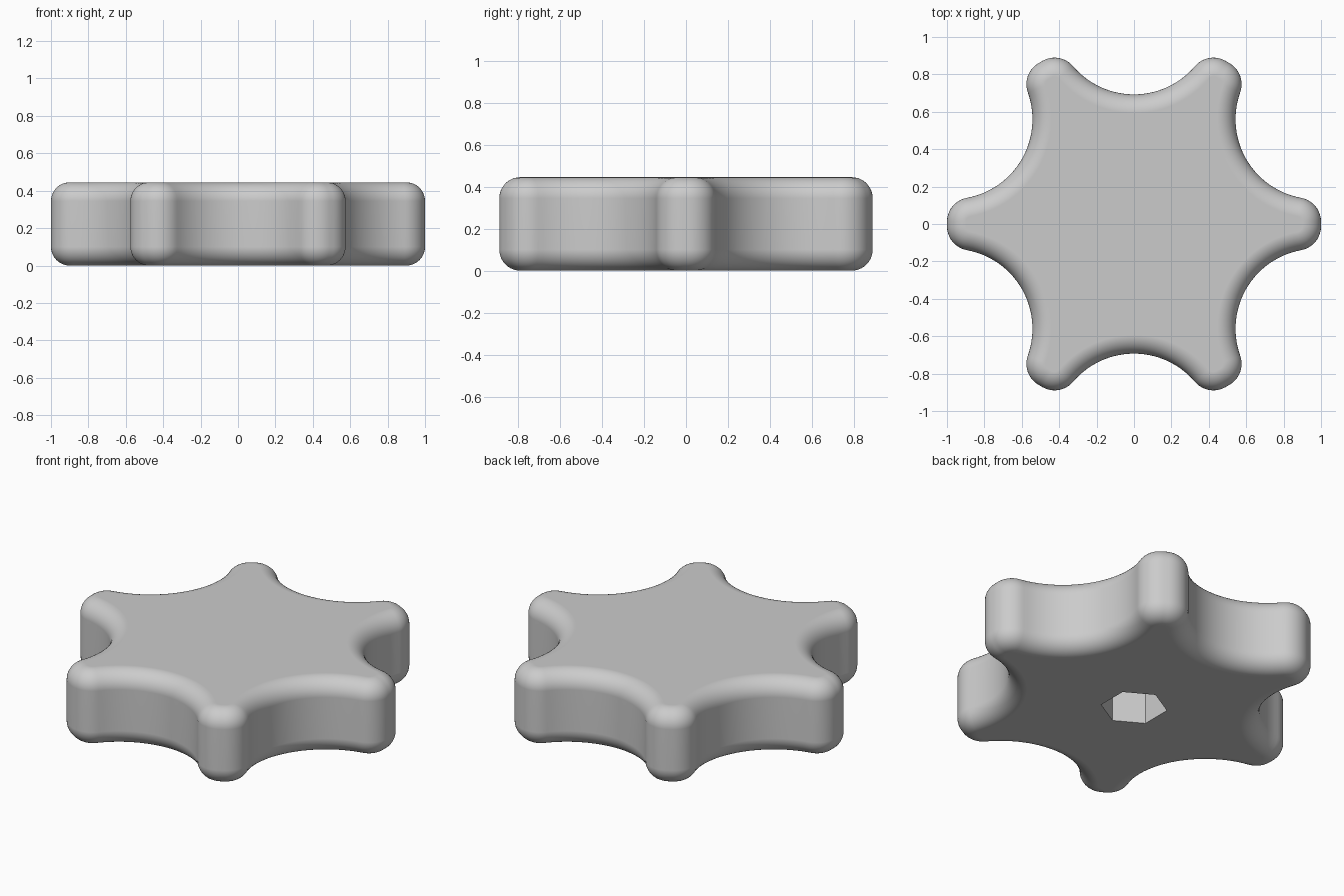
import bpy, bmesh
from math import cos, sin, sqrt, pi, acos, radians
from mathutils import Vector

cube = bpy.data.objects.get("Cube")
if cube:
    bpy.data.objects.remove(cube, do_unlink=True)

HEIGHT, EDGE = 0.445, 0.10            # thickness and rounded rim radius
TIP = 0.13                            # corner radius of each lobe
CUT_DIST, CUT_R = 1.12, 0.427         # finger scallop centre distance and radius
SOCKET_R, SOCKET_DEPTH = 0.18, 0.25   # hex nut recess


def polar(r, a):
    return Vector((r * cos(a), r * sin(a)))


def heading(v):
    return Vector((1, 0)).angle_signed(v) * -1


def arc(centre, r, a0, a1, steps):
    return [centre + polar(r, a0 + (a1 - a0) * i / steps) for i in range(steps + 1)]


def outline(inset):
    """Six-lobed outline, moved inwards by the inset."""
    arm = 1 - TIP
    half = radians(30) - acos((arm**2 + CUT_DIST**2 - (CUT_R + TIP)**2) / (2 * arm * CUT_DIST))
    corner = polar(arm, half)
    scoop = polar(CUT_DIST, radians(30))
    turn = heading(scoop - corner)
    points = []
    for k in range(6):
        spin = k * pi / 3
        low, high = polar(arm, spin - half), polar(arm, spin + half)
        points += arc(low, TIP - inset, spin - turn, spin - half, 10)
        points += arc(high, TIP - inset, spin + half, spin + turn, 10)
        middle = spin + radians(30) + pi
        sweep = middle - (spin + turn + pi)
        points += arc(polar(CUT_DIST, spin + radians(30)), CUT_R + inset,
                      middle - sweep, middle + sweep, 28)[1:-1]
    return points


def add_ring(bm, points, z):
    return [bm.verts.new((p.x, p.y, z)) for p in points]


def bridge(bm, a, b):
    n = len(a)
    for i in range(n):
        bm.faces.new((a[i], a[(i + 1) % n], b[(i + 1) % n], b[i]))


def loop_edges(bm, ring):
    return [bm.edges.get((ring[i - 1], ring[i])) for i in range(len(ring))]


bm = bmesh.new()

# Rounded side wall, from the bottom rim to the top rim
STEPS = 10
quarter = [i * pi / 2 / STEPS for i in range(STEPS + 1)]
levels = [(EDGE * (1 - sin(a)), EDGE * (1 - cos(a))) for a in quarter]
levels += [(d, HEIGHT - z) for d, z in reversed(levels)]
rings = [add_ring(bm, outline(d), z) for d, z in levels]
for lower, upper in zip(rings, rings[1:]):
    bridge(bm, lower, upper)
bm.faces.new(rings[-1])

# Hexagonal recess in the underside
hexagon = [polar(SOCKET_R, radians(30) + i * pi / 3) for i in range(6)]
mouth = add_ring(bm, hexagon, 0)
roof = add_ring(bm, hexagon, SOCKET_DEPTH)
bridge(bm, roof, mouth)
bm.faces.new(list(reversed(roof)))

# Flat underside around the recess
bmesh.ops.triangle_fill(bm, use_beauty=True, normal=(0, 0, -1),
                        edges=loop_edges(bm, rings[0]) + loop_edges(bm, mouth))
bmesh.ops.recalc_face_normals(bm, faces=bm.faces)

mesh = bpy.data.meshes.new("lobed_knob")
bm.to_mesh(mesh)
bm.free()
knob = bpy.data.objects.new("lobed_knob", mesh)
bpy.context.collection.objects.link(knob)

# Plain grey
grey = bpy.data.materials.new("plain_grey")
grey.use_nodes = True
colour = (0.6, 0.6, 0.6, 1)
grey.diffuse_color = colour
grey.node_tree.nodes["Principled BSDF"].inputs["Base Color"].default_value = colour
mesh.materials.append(grey)

# Smooth rims with flat caps
bpy.context.view_layer.objects.active = knob
knob.select_set(True)
bpy.ops.object.shade_smooth_by_angle(angle=radians(35))
weighted = knob.modifiers.new("flat_caps", 'WEIGHTED_NORMAL')
weighted.keep_sharp = True
